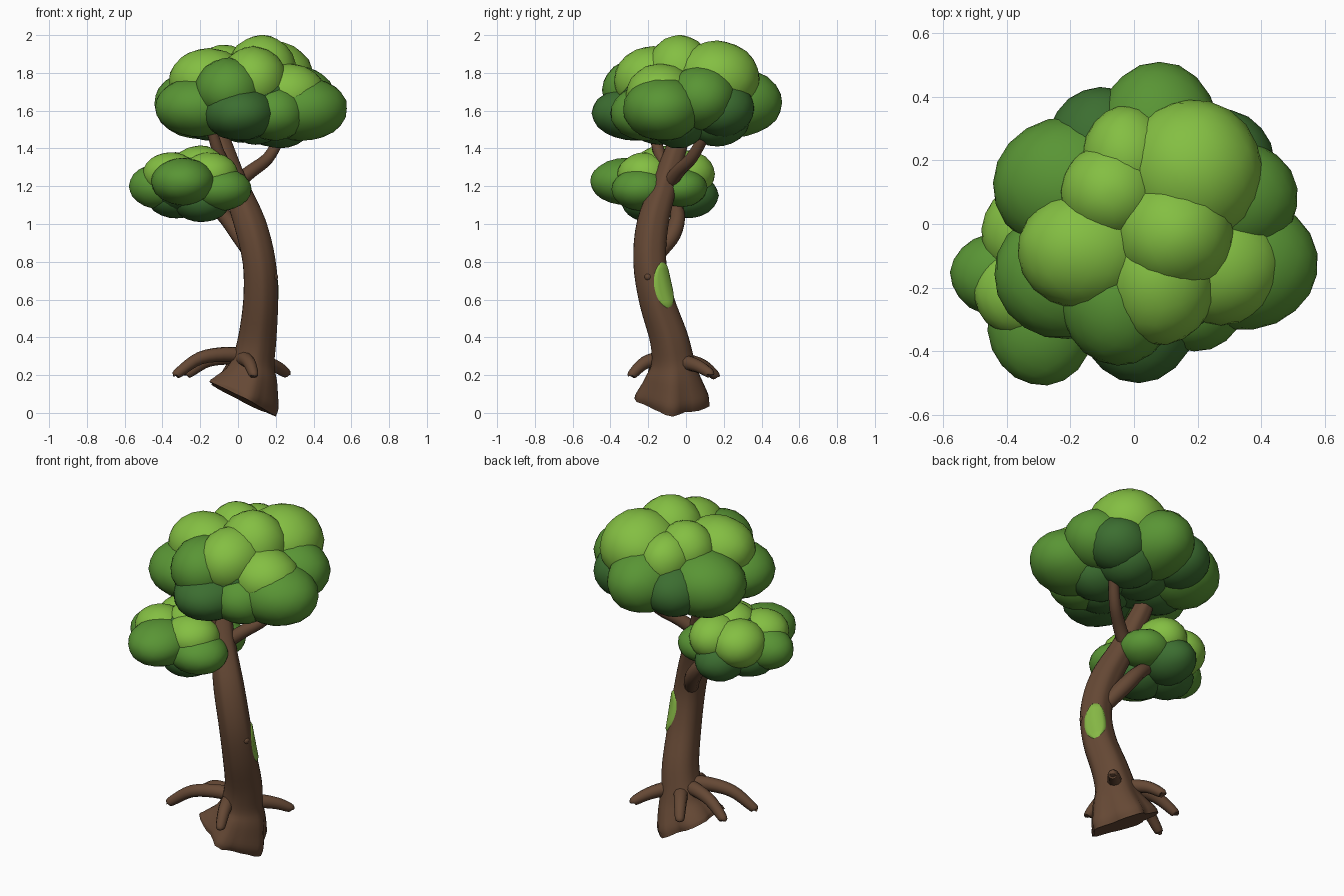
import bpy, bmesh, math, random
from mathutils import Vector, Matrix

if "Cube" in bpy.data.objects:
    bpy.data.objects.remove(bpy.data.objects["Cube"])

random.seed(4)

def material(name, rgb):
    m = bpy.data.materials.new(name)
    m.diffuse_color = (*rgb, 1)
    m.use_nodes = True
    m.node_tree.nodes["Principled BSDF"].inputs["Base Color"].default_value = m.diffuse_color
    return m

BARK = material("bark", (0.13, 0.065, 0.035))
MOSS = material("moss", (0.24, 0.48, 0.06))
LEAVES = [material("leaf_dark", (0.045, 0.155, 0.03)),
          material("leaf_mid", (0.1, 0.3, 0.035)),
          material("leaf_light", (0.23, 0.52, 0.055))]

def finish(name, bm, mats):
    bmesh.ops.recalc_face_normals(bm, faces=bm.faces)
    me = bpy.data.meshes.new(name)
    bm.to_mesh(me)
    bm.free()
    for m in mats:
        me.materials.append(m)
    for p in me.polygons:
        p.use_smooth = len(p.vertices) <= 4
    ob = bpy.data.objects.new(name, me)
    bpy.context.collection.objects.link(ob)
    return ob

def spline(keys, steps):
    """Catmull-Rom through (x, y, z, radius) keys."""
    k = [Vector(p) for p in keys]
    k = [2 * k[0] - k[1]] + k + [2 * k[-1] - k[-2]]
    out = []
    for i in range(1, len(k) - 2):
        a, b, c, d = k[i - 1:i + 3]
        for s in range(steps):
            t = s / steps
            out.append(0.5 * (2 * b + (c - a) * t + (2 * a - 5 * b + 4 * c - d) * t * t
                              + (3 * b - a - 3 * c + d) * t ** 3))
    return out + [k[-2]]

def frames(keys, steps):
    """Centre, radius and two cross axes along the spline."""
    pts = spline(keys, steps)
    res, u = [], Vector((1, 0.02, 0.01))
    for i, p in enumerate(pts):
        t = (pts[min(i + 1, len(pts) - 1)].xyz - pts[max(i - 1, 0)].xyz).normalized()
        if i == 0 and abs(u.dot(t)) > 0.8:
            u = t.orthogonal()
        u = (u - u.dot(t) * t).normalized()
        res.append((p.xyz, p.w, u.copy(), t.cross(u)))
    return res

def ring_point(f, ang, lobes=0.0, off=0.0):
    c, r, u, v = f
    r = r * (1 + lobes * math.cos(5 * ang + 0.5) + lobes * 0.4 * math.cos(9 * ang)) + off
    return c + u * (r * math.cos(ang)) + v * (r * math.sin(ang))

def tube(name, keys, sides=12, steps=4, lobes=lambda s: 0.0):
    bm = bmesh.new()
    fr = frames(keys, steps)
    rings = []
    for i, f in enumerate(fr):
        l = lobes(i / (len(fr) - 1))
        rings.append([bm.verts.new(ring_point(f, 2 * math.pi * j / sides, l)) for j in range(sides)])
    for a, b in zip(rings, rings[1:]):
        for j in range(sides):
            k = (j + 1) % sides
            bm.faces.new((a[j], a[k], b[k], b[j]))
    bm.faces.new(rings[0])
    bm.faces.new(rings[-1])
    return finish(name, bm, [BARK])

# Leaning trunk with flared, lobed foot
TRUNK = [(0.015, -0.068, 0.075, 0.183), (0.032, -0.066, 0.11, 0.18), (0.06, -0.065, 0.185, 0.145),
         (0.077, -0.067, 0.27, 0.113),
         (0.1, -0.09, 0.4, 0.1), (0.118, -0.155, 0.6, 0.091), (0.11, -0.19, 0.8, 0.086),
         (0.062, -0.175, 1.0, 0.083), (-0.015, -0.115, 1.2, 0.068), (-0.08, -0.05, 1.4, 0.055),
         (-0.1, -0.03, 1.47, 0.05)]
def trunk_lobes(s):
    return 0.03 + 0.08 * max(0, 1 - s * 3.5)
tube("trunk", TRUNK, 30, 4, trunk_lobes)

# Branches
tube("lower_branch", [(0.07, -0.15, 0.84, 0.04), (0.0, -0.07, 0.95, 0.045), (-0.09, -0.045, 1.06, 0.038),
                      (-0.24, -0.1, 1.17, 0.03)])
tube("right_branch", [(-0.03, -0.1, 1.2, 0.04), (0.07, -0.04, 1.28, 0.036), (0.16, 0.03, 1.35, 0.032),
                      (0.23, 0.1, 1.47, 0.028)])
tube("left_branch", [(-0.05, -0.09, 1.28, 0.035), (-0.1, -0.14, 1.37, 0.032), (-0.14, -0.17, 1.5, 0.028)])

# Arching side roots: tip position, arch height, sideways start offset
for i, (x, y, z, top, dx) in enumerate([(-0.33, -0.18, 0.2, 0.31, 0), (-0.27, 0.03, 0.2, 0.295, 0),
                                        (-0.07, 0.16, 0.19, 0.27, 0), (0.26, 0.13, 0.2, 0.265, 0),
                                        (0.085, -0.29, 0.195, 0.285, -0.07)]):
    c = Vector((0.075 + dx, -0.065))
    tip = Vector((x, y))
    m1, m2 = c.lerp(tip, 0.3), c.lerp(tip, 0.68)
    tube(f"root_{i + 1}", [(*c, top - 0.02, 0.04), (*m1, top, 0.04), (*m2, top - 0.02, 0.034),
                           (*c.lerp(tip, 0.97), z + 0.01, 0.026), (*tip, z, 0.014)], 10)

# Moss patch hugging the trunk
fr = [f for f in frames(TRUNK, 12) if 0.54 < f[0].z < 0.79]
bm = bmesh.new()
rows = []
n = len(fr)
for i, f in enumerate(fr):
    s = 2 * i / (n - 1) - 1
    w = 0.72 * math.sqrt(max(0.06, 1 - s * s))
    mid = 0.8 + 0.12 * s
    rows.append([bm.verts.new(ring_point(f, mid + w * j / 5, 0.03, 0.008 if abs(j) < 5 and 0 < i < n - 1 else 0.0))
                 for j in range(-5, 6)])
for a, b in zip(rows, rows[1:]):
    for j in range(10):
        bm.faces.new((a[j], a[j + 1], b[j + 1], b[j]))
finish("moss_patch", bm, [MOSS])

def add_blob(bm, x, y, z, rx, ry, rz, mat, jitter=0.01):
    r = bmesh.ops.create_icosphere(bm, subdivisions=3, radius=1)
    rot = Matrix.Rotation(random.uniform(0, 6.28), 3, 'Z')
    for v in r["verts"]:
        d = rot @ v.co * (1 + random.uniform(-jitter, jitter))
        v.co = Vector((x + d.x * rx, y + d.y * ry, z + d.z * rz))
        for f in v.link_faces:
            f.material_index = mat

# Small bark knot
bm = bmesh.new()
add_blob(bm, 0.192, -0.2, 0.72, 0.02, 0.02, 0.02, 0)
finish("trunk_knot", bm, [BARK])

def canopy(name, centre, blobs, grow=0.18):
    """Blobs (x, y, z, radius, height radius, shade), swollen inwards so they merge."""
    bm = bmesh.new()
    for x, y, z, r, rz, s in blobs:
        d = Vector((x, y, z)) - Vector(centre)
        p = Vector((x, y, z)) - d * grow
        add_blob(bm, *p, r + grow * abs(d.x) * 0.9 + 0.006, r + grow * abs(d.y) * 0.9 + 0.006,
                 rz + grow * abs(d.z) + 0.01, s)
    finish(name, bm, LEAVES)

UP = (0.06, 0.0, 1.66)
canopy("upper_canopy_top", UP, [
    (0.21, 0.2, 1.79, 0.19, 0.17, 2), (-0.1, 0.12, 1.81, 0.13, 0.13, 2), (-0.2, -0.1, 1.78, 0.165, 0.14, 2),
    (0.14, -0.04, 1.83, 0.17, 0.16, 2), (0.085, -0.21, 1.78, 0.17, 0.15, 2), (0.31, -0.16, 1.69, 0.155, 0.15, 2),
    (-0.04, 0.25, 1.78, 0.12, 0.12, 2)])
canopy("upper_canopy_sides", UP, [
    (0.4, -0.15, 1.6, 0.18, 0.15, 1), (0.08, 0.32, 1.64, 0.19, 0.17, 1), (-0.26, 0.15, 1.63, 0.185, 0.17, 1),
    (-0.27, -0.19, 1.61, 0.17, 0.14, 1), (-0.07, -0.29, 1.72, 0.155, 0.15, 1), (0.35, 0.1, 1.67, 0.165, 0.16, 1),
    (0.22, -0.26, 1.57, 0.14, 0.12, 1)])
canopy("upper_canopy_underside", UP, [
    (0.0, -0.32, 1.57, 0.18, 0.12, 0), (0.31, 0.23, 1.6, 0.13, 0.13, 0), (-0.14, 0.3, 1.61, 0.13, 0.13, 0),
    (0.26, -0.05, 1.52, 0.14, 0.11, 0), (0.02, 0.1, 1.55, 0.16, 0.11, 0), (-0.18, 0.0, 1.56, 0.16, 0.11, 0),
    (0.2, 0.2, 1.54, 0.14, 0.12, 0), (0.1, -0.17, 1.54, 0.15, 0.11, 0), (0.04, 0.0, 1.67, 0.36, 0.2, 0)])
canopy("lower_canopy", (-0.25, -0.15, 1.2), [
    (-0.3, -0.35, 1.23, 0.155, 0.11, 1), (-0.45, -0.16, 1.2, 0.125, 0.11, 1), (-0.06, -0.26, 1.18, 0.13, 0.1, 1),
    (-0.07, 0.0, 1.19, 0.11, 0.09, 1), (-0.19, -0.13, 1.31, 0.135, 0.095, 2), (-0.38, -0.23, 1.28, 0.12, 0.09, 2),
    (-0.35, 0.0, 1.26, 0.125, 0.11, 2), (-0.18, 0.03, 1.28, 0.12, 0.1, 2), (-0.24, 0.04, 1.14, 0.13, 0.1, 0),
    (-0.18, -0.2, 1.11, 0.14, 0.09, 0), (-0.34, -0.12, 1.13, 0.14, 0.09, 0), (-0.13, -0.23, 1.27, 0.13, 0.1, 2),
    (-0.25, -0.15, 1.21, 0.21, 0.15, 0)])
